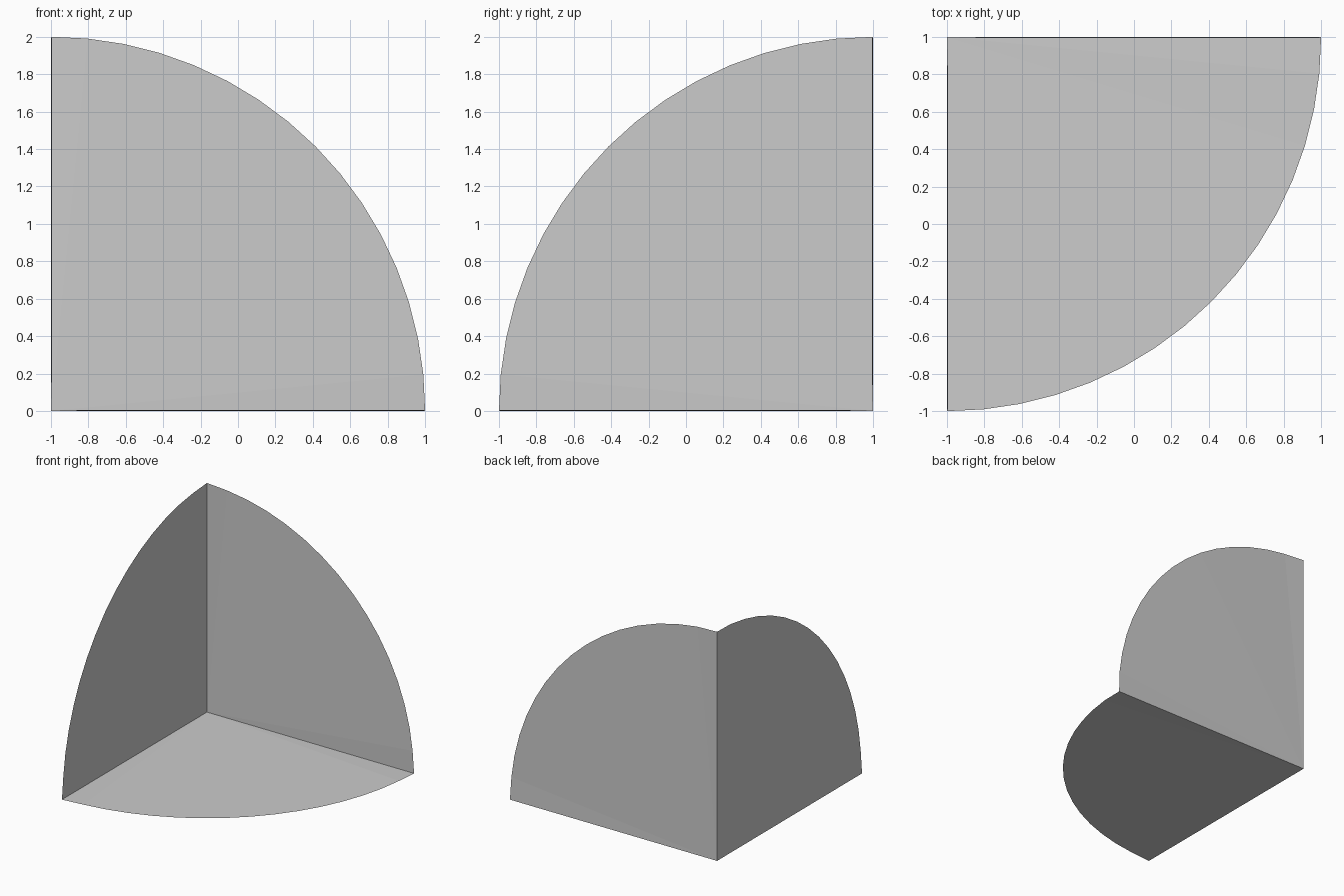
import bpy, bmesh, math
from mathutils import Vector

if "Cube" in bpy.data.objects:
    bpy.data.objects.remove(bpy.data.objects["Cube"])

R, SEGMENTS, BULGE = 2.0, 16, 0.006
CORNER = Vector((-1, 1, 0))
X, Y, Z = Vector((1, 0, 0)), Vector((0, -1, 0)), Vector((0, 0, 1))


def quarter_disc(name, a, b, inward):
    """Thin quarter-circle sheet fanned from the shared corner."""
    bm = bmesh.new()
    hub = bm.verts.new(CORNER)
    arc = []
    for i in range(SEGMENTS + 1):
        t = math.pi / 2 * i / SEGMENTS
        lift = BULGE if 0 < i < SEGMENTS else 0
        arc.append(bm.verts.new(
            CORNER + a * R * math.cos(t) + b * R * math.sin(t) + inward * lift))
    for p, q in zip(arc, arc[1:]):
        bm.faces.new((hub, p, q))
    # Face the sheet towards the inside of the corner
    bm.normal_update()
    for f in bm.faces:
        if f.normal.dot(inward) < 0:
            f.normal_flip()
    mesh = bpy.data.meshes.new(name)
    bm.to_mesh(mesh)
    bm.free()
    bpy.context.collection.objects.link(bpy.data.objects.new(name, mesh))


# Floor and two walls meeting at one corner
quarter_disc("floor", X, Y, Z)
quarter_disc("back_wall", X, Z, Y)
quarter_disc("left_wall", Y, Z, X)
